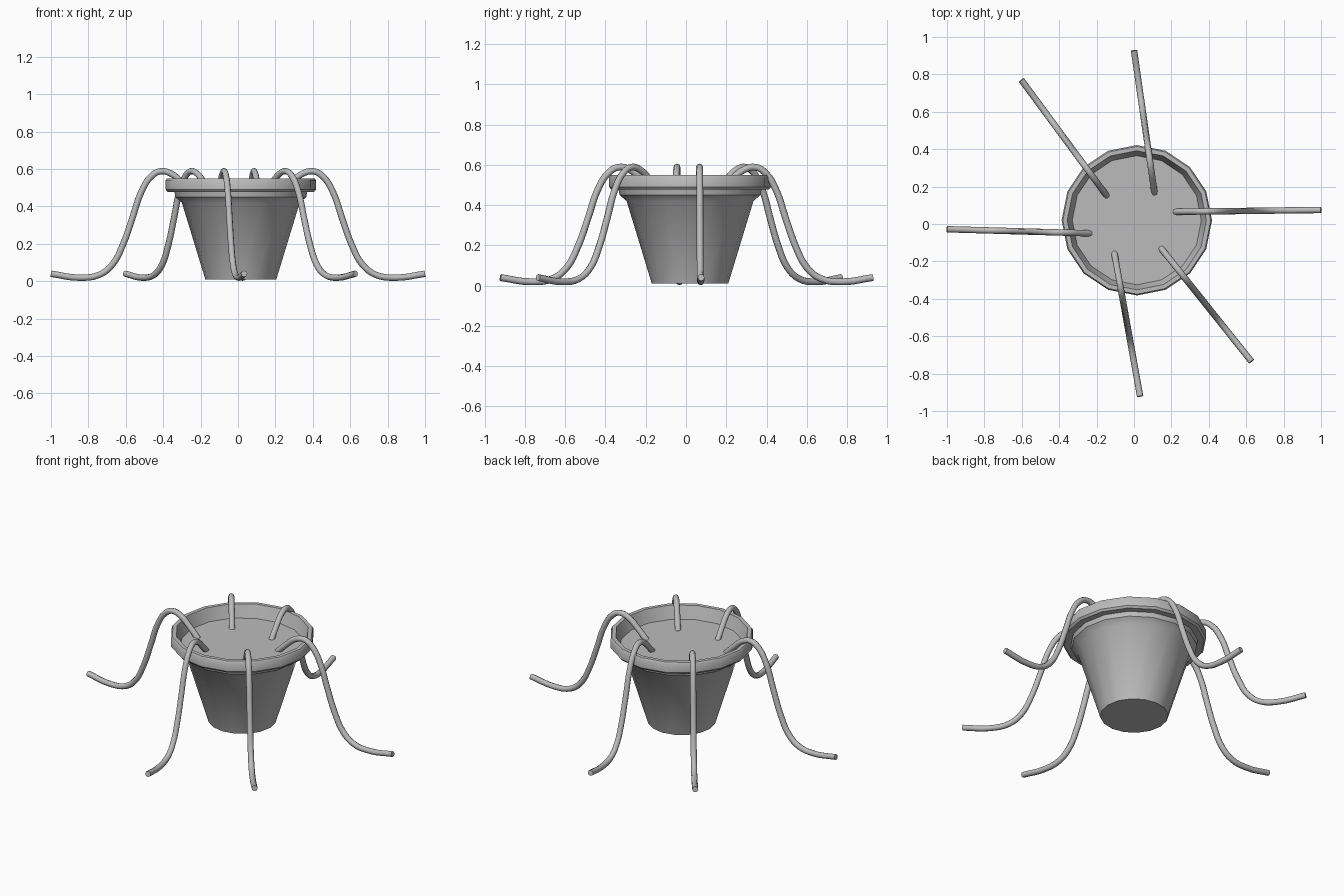
import bpy
import bmesh
from math import cos, sin, pi
from mathutils import Vector

cube = bpy.data.objects.get("Cube")
if cube:
    bpy.data.objects.remove(cube)

grey = bpy.data.materials.new("plain grey")
grey.use_nodes = True
GREY = (0.5, 0.5, 0.5, 1)
grey.diffuse_color = GREY
grey.node_tree.nodes["Principled BSDF"].inputs["Base Color"].default_value = GREY

POT_CENTRE = (0.015, 0.02, 0)
SIDES = 16


def smooth(obj):
    bpy.ops.object.select_all(action="DESELECT")
    obj.select_set(True)
    bpy.context.view_layer.objects.active = obj
    bpy.ops.object.shade_smooth_by_angle(angle=pi / 5)


def lathe(name, profile):
    """Turn a (radius, height) profile, capping both ends."""
    bm = bmesh.new()
    rings = [[bm.verts.new((r * cos(2 * pi * i / SIDES), r * sin(2 * pi * i / SIDES), z))
              for i in range(SIDES)] for r, z in profile]
    for low, high in zip(rings, rings[1:]):
        for i in range(SIDES):
            j = (i + 1) % SIDES
            bm.faces.new((low[i], low[j], high[j], high[i]))
    bm.faces.new(rings[0][::-1])
    bm.faces.new(rings[-1])
    mesh = bpy.data.meshes.new(name)
    bm.to_mesh(mesh)
    bm.free()
    mesh.materials.append(grey)
    obj = bpy.data.objects.new(name, mesh)
    obj.location = POT_CENTRE
    bpy.context.collection.objects.link(obj)
    smooth(obj)
    return obj


# Tapered pot with a collar, overhanging rim and recessed soil surface
lathe("pot", [(0.19, 0.01), (0.315, 0.42), (0.35, 0.45), (0.355, 0.478),
              (0.392, 0.478), (0.402, 0.49), (0.402, 0.54), (0.395, 0.55),
              (0.372, 0.55), (0.345, 0.475)])

# Shared stem arch: fraction of the way outward, height
ARCH = [(0, 0.465), (0.08, 0.525), (0.16, 0.575), (0.235, 0.588), (0.3, 0.56),
        (0.37, 0.475), (0.43, 0.34), (0.5, 0.19), (0.57, 0.09), (0.66, 0.035),
        (0.8, 0.019), (1, 0.04)]

# Root and tip of each drooping stem
STEMS = {
    "left_stem": ((0.22, 0.065), (1.0, 0.075)),
    "right_stem": ((-0.235, -0.05), (-1.0, -0.028)),
    "back_left_stem": ((0.11, 0.165), (0.0, 0.928)),
    "back_right_stem": ((-0.145, 0.15), (-0.602, 0.77)),
    "front_left_stem": ((0.145, -0.13), (0.628, -0.735)),
    "front_right_stem": ((-0.105, -0.155), (0.033, -0.922)),
}


def stem(name, root, tip):
    curve = bpy.data.curves.new(name, "CURVE")
    curve.dimensions = "3D"
    curve.bevel_depth = 0.017
    curve.bevel_resolution = 2
    curve.resolution_u = 4
    curve.use_fill_caps = True
    spline = curve.splines.new("BEZIER")
    spline.bezier_points.add(len(ARCH) - 1)
    for point, (t, z) in zip(spline.bezier_points, ARCH):
        x, y = Vector(root).lerp(Vector(tip), t)
        point.co = (x, y, z)
        point.handle_left_type = point.handle_right_type = "AUTO"
    curve.materials.append(grey)
    obj = bpy.data.objects.new(name, curve)
    bpy.context.collection.objects.link(obj)


for name, (root, tip) in STEMS.items():
    stem(name, root, tip)
